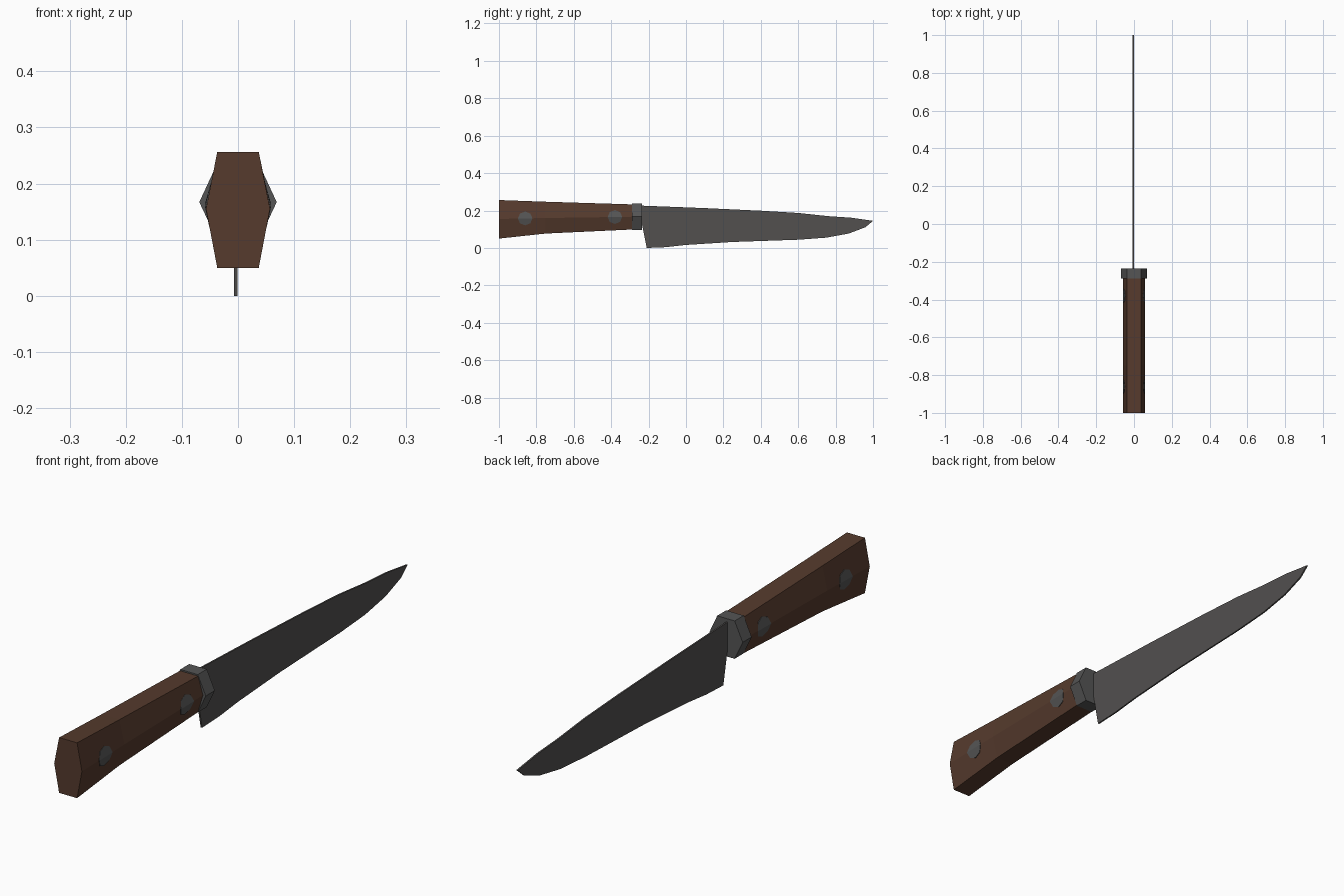
import bpy, bmesh, math

if "Cube" in bpy.data.objects:
    bpy.data.objects.remove(bpy.data.objects["Cube"])


def material(name, rgb):
    m = bpy.data.materials.new(name)
    m.diffuse_color = (*rgb, 1)
    m.use_nodes = True
    m.node_tree.nodes["Principled BSDF"].inputs["Base Color"].default_value = m.diffuse_color
    return m


steel = material("blade steel", (0.085, 0.08, 0.078))
iron = material("guard grey", (0.09, 0.09, 0.09))
wood = material("brown wood", (0.092, 0.043, 0.026))


def make(name, bm, mat):
    bmesh.ops.recalc_face_normals(bm, faces=bm.faces)
    me = bpy.data.meshes.new(name)
    bm.to_mesh(me)
    bm.free()
    me.materials.append(mat)
    ob = bpy.data.objects.new(name, me)
    bpy.context.collection.objects.link(ob)
    return ob


def hex_loft(name, sections, flat, wide, mat):
    """Loft a six-sided section; each entry is y, bottom, ridge, top."""
    bm = bmesh.new()
    rings = []
    for y, lo, mid, hi in sections:
        pts = [(flat, hi), (wide, mid), (flat, lo), (-flat, lo), (-wide, mid), (-flat, hi)]
        rings.append([bm.verts.new((x, y, z)) for x, z in pts])
    for a, b in zip(rings, rings[1:]):
        for i in range(6):
            j = (i + 1) % 6
            bm.faces.new((a[i], a[j], b[j], b[i]))
    bm.faces.new(rings[0])
    bm.faces.new(rings[-1])
    return make(name, bm, mat)


# Handle and guard
FLAT, WIDE = 0.037, 0.057
HANDLE = [(-1, 0.05, 0.155, 0.256), (-0.75, 0.077, 0.16, 0.247), (-0.26, 0.1, 0.167, 0.232)]
hex_loft("handle", HANDLE, FLAT, WIDE, wood)
hex_loft("guard", [(-0.288, 0.097, 0.167, 0.238), (-0.235, 0.097, 0.167, 0.238)], 0.036, 0.069, iron)

# Blade: side profile extruded to a thin plate
spine = [(-0.235, 0.226), (0.1, 0.213), (0.4, 0.199), (0.6, 0.187), (0.76, 0.17), (0.88, 0.162), (1, 0.145)]
edge = [(0.96, 0.111), (0.87, 0.077), (0.75, 0.055), (0.6, 0.044), (0.25, 0.032), (0, 0.016),
        (-0.11, 0.004), (-0.21, 0), (-0.235, 0.125)]
bm = bmesh.new()
face = bm.faces.new([bm.verts.new((-0.007, y, z)) for y, z in spine + edge])
ext = bmesh.ops.extrude_face_region(bm, geom=[face])
bmesh.ops.translate(bm, vec=(0.006, 0, 0), verts=[v for v in ext["geom"] if isinstance(v, bmesh.types.BMVert)])
make("blade", bm, steel)

# Blade tang joining the blade to the guard
bm = bmesh.new()
bmesh.ops.create_cube(bm, size=1)
for v in bm.verts:
    v.co = (-0.004 + v.co.x * 0.006, -0.24 + v.co.y * 0.03, 0.175 + v.co.z * 0.09)
make("tang", bm, steel)


def handle_section(y):
    for a, b in zip(HANDLE, HANDLE[1:]):
        if y <= b[0]:
            t = (y - a[0]) / (b[0] - a[0])
            return [p + (q - p) * t for p, q in zip(a[1:], b[1:])]


def handle_x(y, z):
    lo, mid, hi = handle_section(y)
    t = (z - mid) / (hi - mid) if z > mid else (mid - z) / (mid - lo)
    return WIDE + (FLAT - WIDE) * t


# Rivets: octagonal plates folded over the handle ridge on both sides
for label, yc in (("rear", -0.86), ("front", -0.38)):
    for side_name, side in (("right", 1), ("left", -1)):
        bm = bmesh.new()
        zc = handle_section(yc)[1]
        outer, inner = [], []
        for i in range(8):
            a = i * math.tau / 8
            y = yc + 0.039 * math.cos(a)
            z = handle_section(y)[1] if i % 4 == 0 else zc + 0.037 * math.sin(a)
            x = handle_x(y, z)
            outer.append(bm.verts.new((side * (x + 0.0015), y, z)))
            inner.append(bm.verts.new((side * (x - 0.002), y, z)))
        for ring in (outer, inner):
            bm.faces.new(ring[:5])
            bm.faces.new(ring[4:] + ring[:1])
        for i in range(8):
            j = (i + 1) % 8
            bm.faces.new((outer[i], outer[j], inner[j], inner[i]))
        make(f"rivet_{label}_{side_name}", bm, iron)
